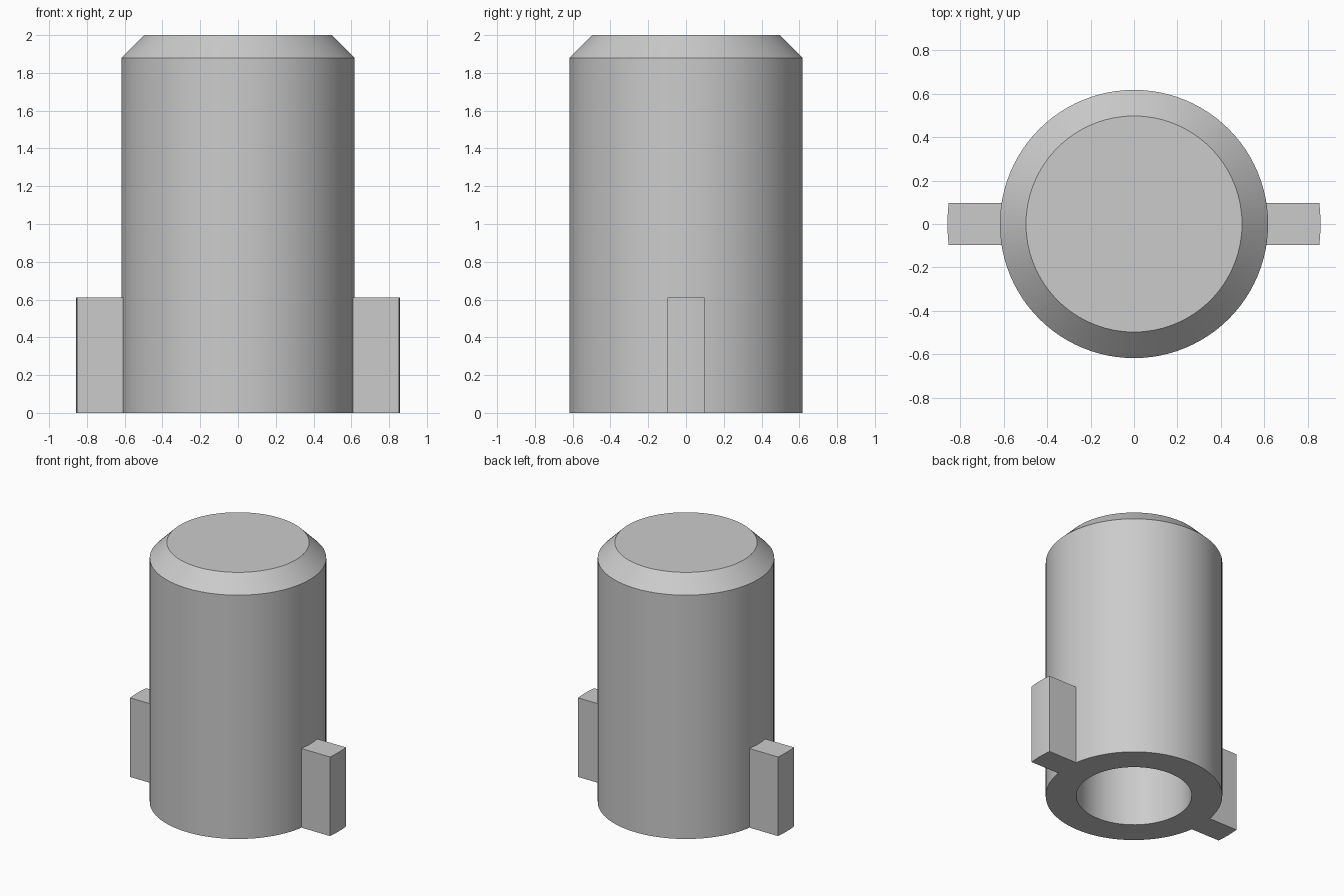
import bpy
import bmesh
from math import sin, cos, asin, pi, radians

cube = bpy.data.objects.get("Cube")
if cube:
    bpy.data.objects.remove(cube, do_unlink=True)

OUTER, TOP_R, BORE = 0.617, 0.497, 0.403
HEIGHT, SHOULDER, BORE_DEPTH = 2.0, 1.88, 1.6
LUG_R, LUG_HALF, LUG_HEIGHT = 0.858, 0.097, 0.61
SEGMENTS = 96

grey = bpy.data.materials.new("plain grey")
grey.use_nodes = True
colour = (0.6, 0.6, 0.6, 1)
grey.diffuse_color = colour
grey.node_tree.nodes["Principled BSDF"].inputs["Base Color"].default_value = colour


def finish(name, bm):
    """Turn a bmesh into a smooth object with sharp edges kept."""
    bmesh.ops.recalc_face_normals(bm, faces=bm.faces)
    mesh = bpy.data.meshes.new(name)
    bm.to_mesh(mesh)
    bm.free()
    mesh.materials.append(grey)
    obj = bpy.data.objects.new(name, mesh)
    bpy.context.collection.objects.link(obj)
    bpy.ops.object.select_all(action="DESELECT")
    obj.select_set(True)
    bpy.context.view_layer.objects.active = obj
    bpy.ops.object.shade_smooth_by_angle(angle=radians(30))
    return obj


# Cylindrical body with chamfered top and blind bore from below
profile = [(TOP_R, HEIGHT), (OUTER, SHOULDER), (OUTER, 0), (BORE, 0), (BORE, BORE_DEPTH)]
bm = bmesh.new()
rings = []
for r, z in profile:
    angles = [2 * pi * i / SEGMENTS for i in range(SEGMENTS)]
    rings.append([bm.verts.new((r * cos(a), r * sin(a), z)) for a in angles])
for a, b in zip(rings, rings[1:]):
    for i in range(SEGMENTS):
        j = (i + 1) % SEGMENTS
        bm.faces.new((a[i], a[j], b[j], b[i]))
bm.faces.new(rings[0])
bm.faces.new(rings[-1])
finish("body", bm)


# Side lugs with parallel flanks and a rounded outer face
def lug(name, side):
    inner_r = OUTER - 0.004
    steps = 8
    outline = []
    for r, direction in ((LUG_R, 1), (inner_r, -1)):
        span = asin(LUG_HALF / r)
        for i in range(steps + 1):
            a = direction * span * (2 * i / steps - 1)
            outline.append((side * r * cos(a), r * sin(a), 0))
    bm = bmesh.new()
    base = bm.faces.new([bm.verts.new(p) for p in outline])
    grown = bmesh.ops.extrude_face_region(bm, geom=[base], use_keep_orig=True)
    top = [v for v in grown["geom"] if isinstance(v, bmesh.types.BMVert)]
    bmesh.ops.translate(bm, verts=top, vec=(0, 0, LUG_HEIGHT))
    finish(name, bm)


lug("left_lug", 1)
lug("right_lug", -1)
